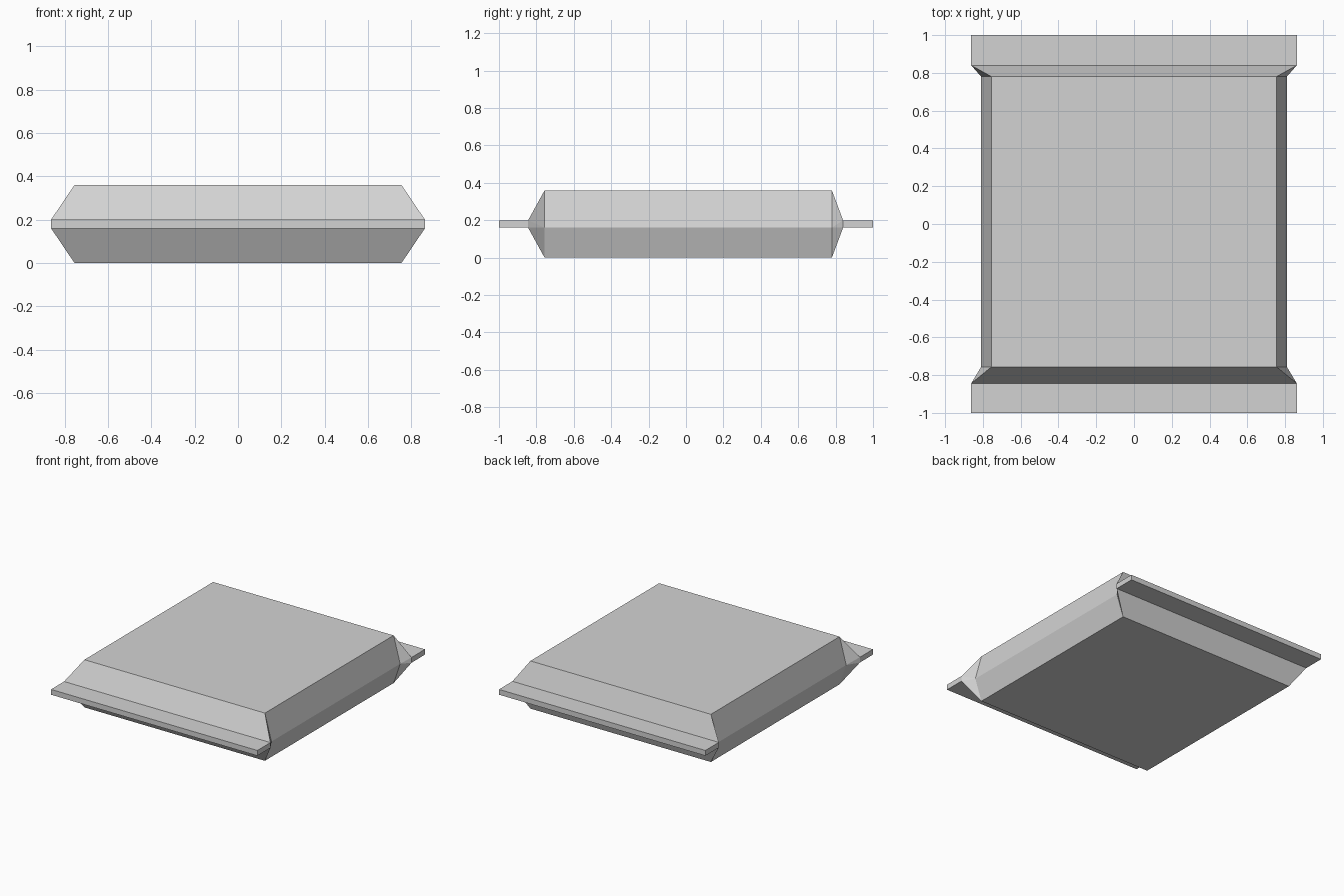
import bpy
import bmesh

cube = bpy.data.objects.get("Cube")
if cube:
    bpy.data.objects.remove(cube, do_unlink=True)

HEIGHT = 0.36
SEAM_LOW, SEAM_HIGH = 0.16, 0.20     # thickness range of the sealed strips
SEAM_HALF = 0.862                    # half width of the strips
TOP_HALF, SIDE_HALF = 0.754, 0.809   # half widths of the flat panel and bulging side

grey = bpy.data.materials.new("light_grey")
grey.use_nodes = True
grey.diffuse_color = (0.65, 0.65, 0.65, 1)
grey.node_tree.nodes["Principled BSDF"].inputs["Base Color"].default_value = grey.diffuse_color


def finish(bm, name):
    """Turn a bmesh into a flat shaded object."""
    bmesh.ops.recalc_face_normals(bm, faces=bm.faces[:])
    mesh = bpy.data.meshes.new(name)
    bm.to_mesh(mesh)
    bm.free()
    mesh.materials.append(grey)
    obj = bpy.data.objects.new(name, mesh)
    bpy.context.collection.objects.link(obj)
    return obj


def ring(bm, y, profile):
    return [bm.verts.new((x, y, z)) for x, z in profile]


# Padded body: six-sided section, pinched at each end to the thin strip
hexagon = [(-TOP_HALF, HEIGHT), (TOP_HALF, HEIGHT), (SIDE_HALF, SEAM_LOW),
           (TOP_HALF, 0), (-TOP_HALF, 0), (-SIDE_HALF, SEAM_LOW)]
strip = [(-SEAM_HALF, SEAM_HIGH), (SEAM_HALF, SEAM_HIGH),
         (SEAM_HALF, SEAM_LOW), (-SEAM_HALF, SEAM_LOW)]

bm = bmesh.new()
front, back = ring(bm, -0.756, hexagon), ring(bm, 0.78, hexagon)
for i in range(6):
    j = (i + 1) % 6
    bm.faces.new((front[i], front[j], back[j], back[i]))

for section, y in ((front, -0.844), (back, 0.84)):
    top_l, top_r, mid_r, low_r, low_l, mid_l = section
    end = ring(bm, y, strip)
    up_l, up_r, down_r, down_l = end
    bm.faces.new(end)
    bm.faces.new((top_l, top_r, up_r, up_l))
    bm.faces.new((low_r, low_l, down_l, down_r))
    # Folded corners
    for top, mid, low, up, down in ((top_r, mid_r, low_r, up_r, down_r),
                                    (top_l, mid_l, low_l, up_l, down_l)):
        bm.faces.new((top, mid, up))
        bm.faces.new((up, mid, down))
        bm.faces.new((mid, low, down))
finish(bm, "padded_body")

# Flat sealed strips at both ends
for name, inner, outer in (("front_strip", -0.844, -1), ("back_strip", 0.84, 1)):
    bm = bmesh.new()
    a, b = ring(bm, inner, strip), ring(bm, outer, strip)
    bm.faces.new(a)
    bm.faces.new(b)
    for i in range(4):
        j = (i + 1) % 4
        bm.faces.new((a[i], a[j], b[j], b[i]))
    finish(bm, name)
